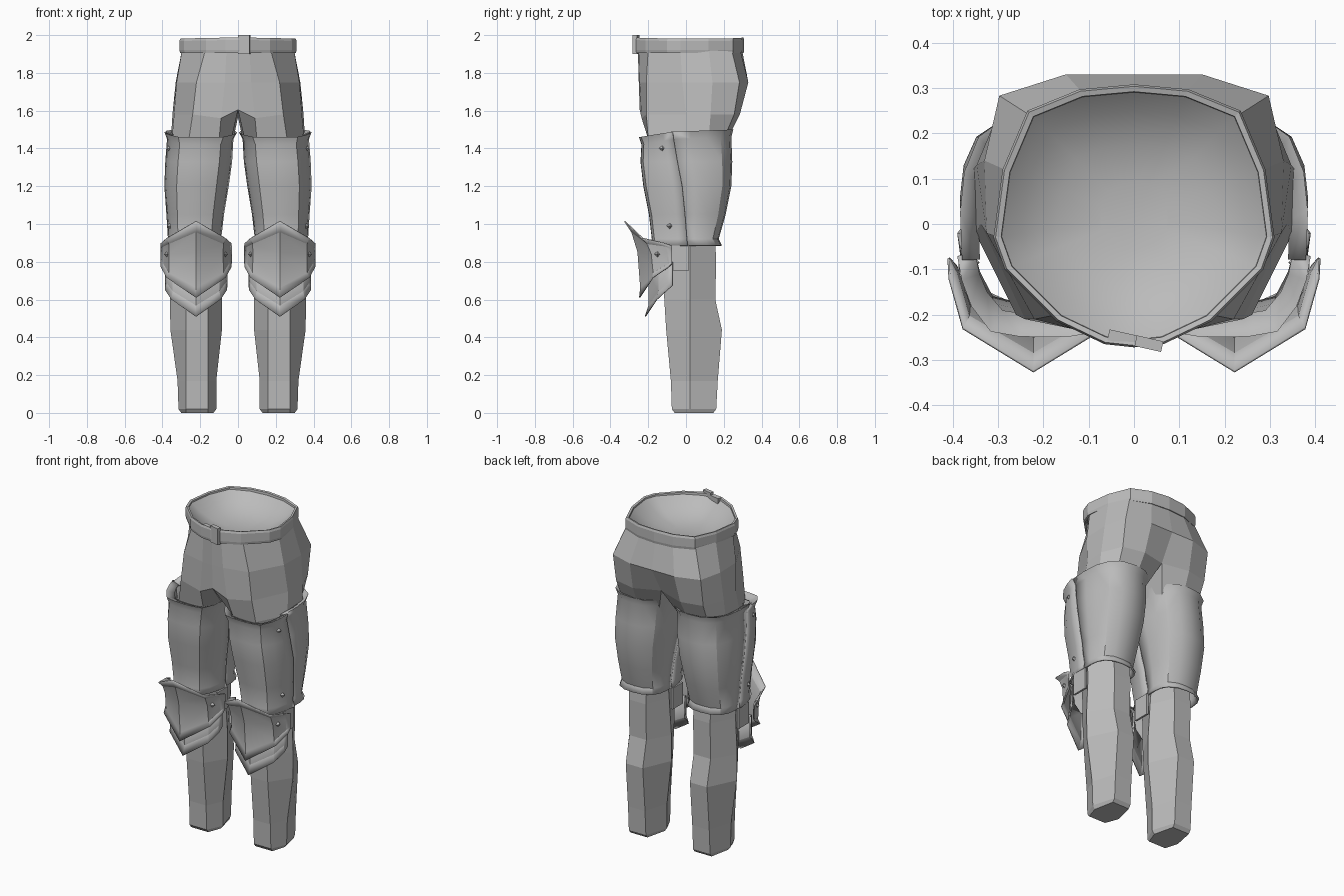
import bpy, bmesh, math
from mathutils import Vector, Matrix

cube = bpy.data.objects.get("Cube")
if cube:
    bpy.data.objects.remove(cube)

steel = bpy.data.materials.new("plain grey")
steel.use_nodes = True
GREY = (0.5, 0.5, 0.5, 1)
steel.diffuse_color = GREY
steel.node_tree.nodes["Principled BSDF"].inputs["Base Color"].default_value = GREY


def finish(name, bm, smooth=None, thick=0, mirror=True):
    """Turn a bmesh into a named, shaded, optionally thickened and mirrored part."""
    bmesh.ops.recalc_face_normals(bm, faces=bm.faces)
    mesh = bpy.data.meshes.new(name)
    bm.to_mesh(mesh)
    bm.free()
    mesh.materials.append(steel)
    ob = bpy.data.objects.new(name, mesh)
    bpy.context.collection.objects.link(ob)
    if thick:
        mod = ob.modifiers.new("thickness", 'SOLIDIFY')
        mod.thickness, mod.offset = thick, 0
    if mirror:
        ob.modifiers.new("mirror", 'MIRROR')
    if smooth:
        bpy.ops.object.select_all(action='DESELECT')
        ob.select_set(True)
        bpy.context.view_layer.objects.active = ob
        bpy.ops.object.shade_smooth_by_angle(angle=math.radians(smooth))
    return ob


def loft(name, rows, closed_from=0, caps=(False, False), **kw):
    """Skin rows of points; rows are closed loops from index closed_from on."""
    bm = bmesh.new()
    vs = [[bm.verts.new(p) for p in row] for row in rows]
    for i in range(len(vs) - 1):
        a, b = vs[i], vs[i + 1]
        n = min(len(a), len(b))
        for j in range(n if i >= closed_from else n - 1):
            k = (j + 1) % n
            bm.faces.new((a[j], a[k], b[k], b[j]))
    for row, cap in ((vs[0], caps[0]), (vs[-1], caps[1])):
        if cap:
            bm.faces.new(row)
    return finish(name, bm, **kw)


def box(name, centre, size, turn=0, mirror=True):
    bm = bmesh.new()
    m = Matrix.Translation(centre) @ Matrix.Rotation(turn, 4, 'Z') @ Matrix.Diagonal((*size, 1))
    bmesh.ops.create_cube(bm, size=1, matrix=m)
    return finish(name, bm, mirror=mirror)


OPEN = 99

# Trousers: half hips running from front centre to back centre, then the thigh
hips = [
    (1.93, [(0, -.255), (.06, -.25), (.17, -.2), (.295, -.03), (.285, .12), (.23, .24), (.11, .285), (0, .295)]),
    (1.75, [(0, -.25), (.07, -.245), (.22, -.21), (.325, -.02), (.33, .14), (.297, .283), (.15, .33), (0, .33)]),
    (1.58, [(0, -.245), (.09, -.235), (.24, -.21), (.338, 0), (.347, .13), (.295, .255), (.16, .285), (0, .24), (0, .03)]),
    (1.45, [(.035, -.1), (.1, -.195), (.26, -.2), (.35, -.02), (.355, .12), (.29, .2), (.17, .22), (.06, .17), (.025, .03)]),
]
rows = [[Vector((x, y, z)) for x, y in pts] for z, pts in hips]
for index, z in ((0, 1.605), (1, 1.56), (7, 1.59), (8, 1.565)):
    rows[2][index].z = z
knee = Vector((.222, .01))
rows.append([Vector((*(knee + (p.xy - knee) * .6), 1)) for p in rows[3]])
loft("trousers", rows, closed_from=2)

# Lower legs: six-sided tubes with a rounded ankle
shins = [(.95, .11, .355, -.12, .15), (.82, .1, .35, -.12, .16), (.6, .085, .36, -.115, .155),
         (.44, .085, .358, -.105, .19), (.17, .115, .32, -.08, .168),
         (.02, .115, .315, -.075, .16), (0, .13, .3, -.06, .145)]
loft("lower_leg", [[(a, .02, z), (.16, f, z), (.275, f, z), (b, .02, z), (.275, r, z), (.16, r, z)]
                   for z, a, b, f, r in shins], caps=(True, True))

# Thigh plates: a front and a back shell whose turned-in rims meet the trousers
thigh = [(1.468, .04, .345, -.195, .205, -.07), (1.485, .014, .38, -.24, .247, -.07),
         (1.45, .035, .365, -.225, .235, -.065), (1.33, .042, .374, -.23, .24, -.045),
         (1.2, .06, .379, -.215, .235, -.02), (1.05, .085, .368, -.185, .205, -.005),
         (.92, .1, .36, -.17, .168, .005), (.885, .092, .368, -.178, .185, .01)]
FRONT = [(1, 0), (.95, .3), (.84, .62), (.62, .93), (.3, .99), (0, 1)]
BACK = [(.98, -.03), (1, .3), (.95, .58), (.78, .82), (.42, .97), (0, 1)]


def shell(name, outline, side, grow):
    outline = outline + [(-u, v) for u, v in outline[-2::-1]]
    rows = []
    for i, (z, a, b, f, r, mid) in enumerate(thigh):
        depth = (r - mid if side > 0 else mid - f) + grow
        rim = (-.028 if side < 0 else .012) * (i < 3)
        rows.append([((a + b) / 2 + u * ((b - a) / 2 + grow), mid + side * v * depth, z + rim * v)
                     for u, v in outline])
    loft(name, rows, closed_from=OPEN, smooth=30, thick=.01)


shell("front_thigh_plate", FRONT, -1, .006)
shell("back_thigh_plate", BACK, 1, 0)


# Knee guards: pointed shields whose flat rims flare out around a hollowed body
def shield(name, columns, profile):
    rows = []
    for f, fx, fy in profile:
        half = [(dx * fx, -.03 + (y + .03) * fy, top + (low - top) * f) for dx, y, top, low in columns[:-1]]
        dx, y, top, low = columns[-1]
        half.append((dx, y, top + (low - top) * f))
        full = [(-x, y, z) for x, y, z in half[:0:-1]] + half
        rows.append([(.222 + x, y, z) for x, y, z in full])
    loft(name, rows, closed_from=OPEN, smooth=16, thick=.006)


shield("knee_guard",
       [(0, -.325, 1.015, .61), (.155, -.23, .925, .715), (.185, -.12, .9, .77), (.187, -.075, .885, .79)],
       [(0, 1, 1), (.14, .92, .87), (.4, .91, .76), (.87, .92, .71), (1, 1, .73)])
shield("lower_knee_plate",
       [(0, -.215, .74, .51), (.13, -.155, .775, .6), (.162, -.1, .8, .65), (.163, -.07, .8, .675)],
       [(0, .94, .9), (.75, .94, .9), (1, 1, 1)])

# Side straps joining thigh and knee guards
for label, x in (("inner", .085), ("outer", .362)):
    box(label + "_knee_strap", (x, -.035, .82), (.012, .1, .13))


# Rivets: small diamond studs
def rivet(name, centre):
    bm = bmesh.new()
    bmesh.ops.create_uvsphere(bm, u_segments=4, v_segments=2, radius=.018, matrix=Matrix.Translation(centre))
    finish(name, bm)


for name, centre in (("upper_thigh_rivet", (.362, -.125, 1.4)), ("lower_thigh_rivet", (.358, -.085, .99)),
                     ("outer_knee_rivet", (.374, -.15, .84)), ("inner_knee_rivet", (.07, -.15, .84))):
    rivet(name, centre)

# Belt: outline swept with a flat band section, plus a hollow inner lining
half = [(0, -.272), (.065, -.265), (.17, -.215), (.285, -.1), (.31, -.03), (.29, .12), (.235, .25), (.12, .297), (0, .308)]
outline = half + [(-x, y) for x, y in half[-2:0:-1]]


def ring(scale, z, arch=0):
    return [(x * scale, .015 + (y - .015) * scale, z - arch * abs(x)) for x, y in outline]


loft("belt", [ring(.95, 1.905), ring(.99, 1.905), ring(1, 1.92), ring(1, 1.975, .02),
              ring(.985, 1.988, .02), ring(.945, 1.985, .02), ring(.935, 1.95)], mirror=False)
loft("waist_lining", [ring(.95, 1.972), ring(.8, 1.93), ring(.55, 1.89), ring(.25, 1.87)],
     caps=(False, True), smooth=80, mirror=False)

# Buckle
box("buckle", (.033, -.264, 1.95), (.06, .024, .1), -.22, mirror=False)
box("buckle_tongue", (-.026, -.251, 1.95), (.062, .024, .072), -.22, mirror=False)
